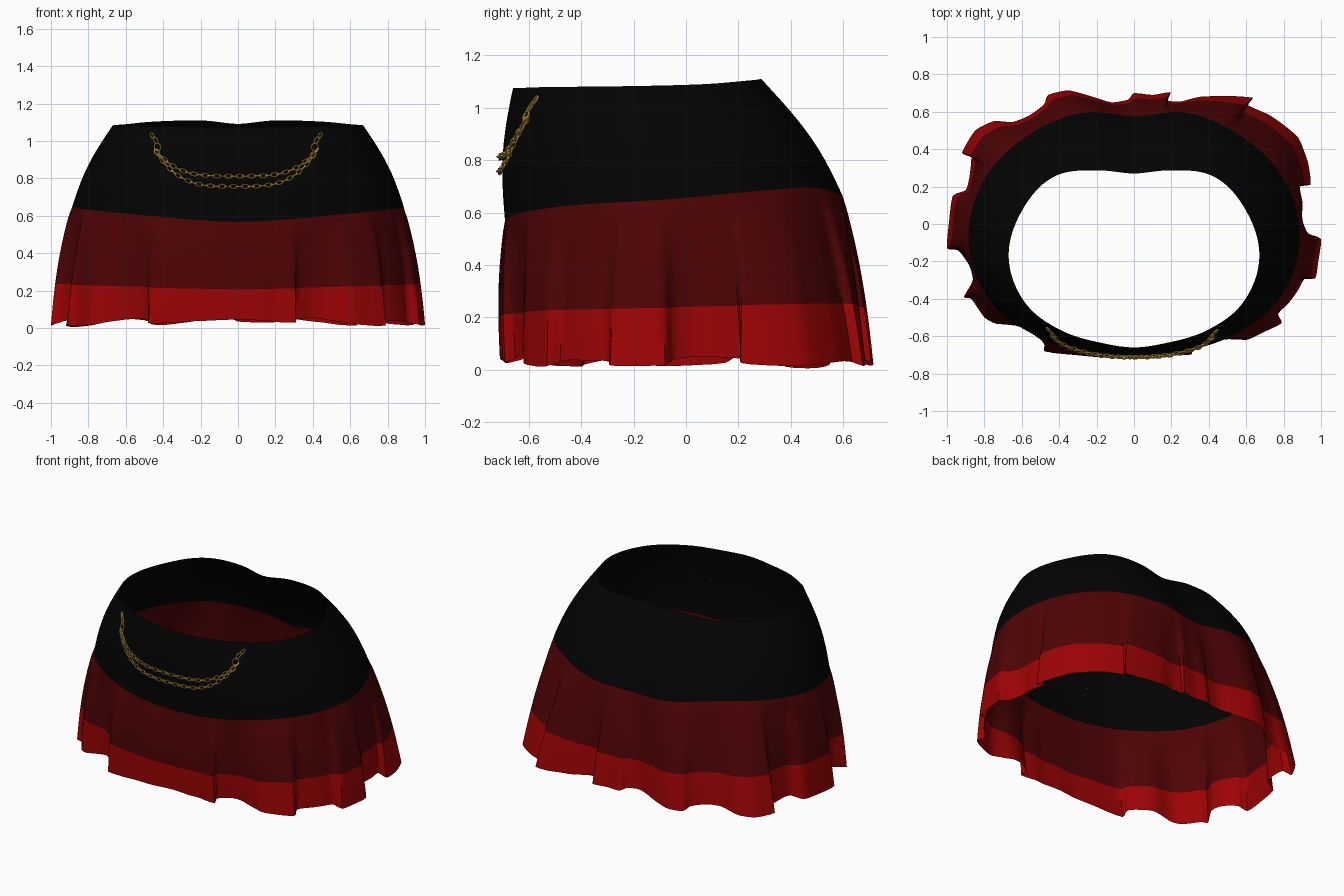
import bpy, bmesh, math
from mathutils import Vector
from mathutils.bvhtree import BVHTree

if "Cube" in bpy.data.objects:
    bpy.data.objects.remove(bpy.data.objects["Cube"])


def material(name, rgb):
    m = bpy.data.materials.new(name)
    m.diffuse_color = (*rgb, 1)
    m.use_nodes = True
    m.node_tree.nodes["Principled BSDF"].inputs["Base Color"].default_value = m.diffuse_color
    return m


BLACK = material("black cloth", (0.001, 0.001, 0.001))
DARK = material("dark red cloth", (0.078, 0.001, 0.0015))
RED = material("bright red trim", (0.34, 0.001, 0.0015))
GOLD = material("gold metal", (0.46, 0.28, 0.045))


def finish(bm, name, mats, angle):
    me = bpy.data.meshes.new(name)
    bm.to_mesh(me)
    bm.free()
    for m in mats:
        me.materials.append(m)
    ob = bpy.data.objects.new(name, me)
    bpy.context.collection.objects.link(ob)
    bpy.context.view_layer.objects.active = ob
    ob.select_set(True)
    bpy.ops.object.shade_smooth_by_angle(angle=math.radians(angle))
    ob.select_set(False)
    return ob


def around(table, a):
    """Smooth value at angle a (0 = front) from a half table, front to back."""
    u = (a % math.tau) / (math.pi / 8)
    i, f = int(u), u - int(u)
    g = lambda k: table[k % 16] if k % 16 <= 8 else table[16 - k % 16]
    p0, p1, p2, p3 = g(i - 1), g(i), g(i + 1), g(i + 2)
    return p1 + 0.5 * f * (p2 - p0 + f * (2*p0 - 5*p1 + 4*p2 - p3
                                          + f * (3*(p1 - p2) + p3 - p0)))


# Half outlines, front to back every 22.5 degrees: radius and height
WAIST_R = [.48, .49, .55, .63, .67, .65, .61, .505, .45]
WAIST_Z = [1.075, 1.075, 1.078, 1.08, 1.083, 1.09, 1.105, 1.11, 1.092]
HIP_R = [.61, .65, .735, .84, .885, .86, .79, .73, .655]
HIP_Z = [.568, .58, .605, .63, .65, .68, .695, .665, .645]

# Pleated hem outline, counter-clockwise from the front
HEM = [(0, -.7), (.12, -.7), (.2, -.685), (.31, -.69), (.3, -.65), (.38, -.61),
       (.46, -.6), (.6, -.62), (.7, -.575), (.79, -.53), (.77, -.48), (.83, -.42),
       (.88, -.35), (.91, -.295), (.97, -.29), (.985, -.2), (1, -.08), (.93, -.05),
       (.9, .02), (.9, .12), (.885, .21), (.945, .21), (.93, .33), (.88, .46),
       (.8, .53), (.72, .585), (.61, .635), (.635, .675), (.5, .685), (.35, .68),
       (.25, .655), (.18, .66), (.195, .705), (.1, .69), (0, .7), (-.03, .665),
       (-.12, .65), (-.22, .68), (-.35, .715), (-.46, .69), (-.48, .64),
       (-.56, .58), (-.65, .545), (-.75, .55), (-.85, .5), (-.92, .38), (-.87, .36),
       (-.88, .25), (-.9, .18), (-.97, .15), (-.99, 0), (-1, -.13), (-.94, -.14),
       (-.88, -.22), (-.86, -.3), (-.91, -.39), (-.87, -.4), (-.8, -.5),
       (-.73, -.535), (-.6, -.53), (-.47, -.62), (-.48, -.68), (-.3, -.695),
       (-.12, -.71)]
SUB, N = 3, len(HEM)
cols = []
for i in range(N):
    p0, p1, p2, p3 = (Vector(HEM[(i + k) % N]) for k in (-1, 0, 1, 2))
    m1, m2 = (p2 - p0) * .28, (p3 - p1) * .28
    for k in range(SUB):
        t = k / SUB
        cols.append(p1 * (2*t**3 - 3*t*t + 1) + m1 * (t**3 - 2*t*t + t)
                    + p2 * (3*t*t - 2*t**3) + m2 * (t**3 - t*t))
n = len(cols)

# Unwrapped column angles, averaged so the smooth upper part never folds
ang = [0.0]
for c in cols[1:]:
    t = math.atan2(c.x, -(c.y + .08))
    ang.append(ang[-1] + (t - ang[-1] + math.pi) % math.tau - math.pi)


def average(vals, i, w, wrap=0.0):
    total = vals[0] * 0
    for k in range(i - w, i + w + 1):
        total = total + vals[k % n] + (wrap * (k // n) if wrap else vals[0] * 0)
    return total / (2*w + 1)


rad = [c.length for c in cols]
soft = [average(rad, i, 2) for i in range(n)]
UP, MIDDLE, TRIM = 10, 8, 4

# Skirt: smooth yoke, pleated panel and trim, one closed sheet
bm = bmesh.new()
grid = []
for i, c in enumerate(cols):
    a = average(ang, i, 6, math.tau)
    d = Vector((math.sin(a), -math.cos(a), 0))
    waist = d * around(WAIST_R, a) + Vector((0, -.18, around(WAIST_Z, a)))
    hip = d * around(HIP_R, a) + Vector((0, -.08, around(HIP_Z, a)))
    drop = .032 - .35 * (soft[i] - average(rad, i, 12))
    hem = Vector((c.x, c.y, min(.062, max(0, drop))))
    base = average(cols, i, 10)
    base = Vector((base.x, base.y, hem.z))
    bulge = .024 + .014 * max(0, d.y)
    pts = [waist.lerp(hip, k / UP) + d * bulge * math.sin(math.pi * k / UP)
           for k in range(UP)]
    cut = hip.z * .635 / (hip.z - hem.z)
    steps = [cut * k / MIDDLE for k in range(MIDDLE)]
    steps += [cut + (1 - cut) * k / TRIM for k in range(TRIM + 1)]
    pts += [hip.lerp(base, t) + (hem - base) * t ** .65 + d * .012 * math.sin(math.pi * t)
            for t in steps]
    grid.append([bm.verts.new(p) for p in pts])
for i in range(n):
    A, B = grid[i], grid[(i + 1) % n]
    for k in range(UP + MIDDLE + TRIM):
        f = bm.faces.new((A[k], A[k + 1], B[k + 1], B[k]))
        f.material_index = 0 if k < UP else 1 if k < UP + MIDDLE else 2
bm.normal_update()
tree = BVHTree.FromBMesh(bm)
finish(bm, "skirt", [BLACK, DARK, RED], 50)


def on_skirt(x, z, gap=.012):
    """Point just in front of the skirt, with the surface normal."""
    hit, nor, _, _ = tree.ray_cast(Vector((x, -3, z)), Vector((0, 1, 0)))
    if nor.y > 0:
        nor = -nor
    return hit + nor * gap, nor


def add_link(bm, center, along, side, length, width, wire, major=14, minor=6):
    """Oval ring of round wire."""
    up = along.cross(side).normalized()
    rings = []
    for i in range(major):
        t = math.tau * i / major
        out = along * math.cos(t) + side * math.sin(t)
        mid = center + along * (length / 2 * math.cos(t)) + side * (width / 2 * math.sin(t))
        rings.append([bm.verts.new(mid + wire * (out * math.cos(s) + up * math.sin(s)))
                      for s in (math.tau * j / minor for j in range(minor))])
    for i in range(major):
        A, B = rings[i], rings[(i + 1) % major]
        for j in range(minor):
            k = (j + 1) % minor
            bm.faces.new((A[j], B[j], B[k], A[k]))


def chain(name, low, high, reach, power, pitch=.031):
    """Hanging strand of links, alternately flat and upright."""
    path = [on_skirt(x - .01, low + (high - low) * abs(x / reach) ** power)
            for x in (reach * (k / 150 - 1) for k in range(301))]
    bm = bmesh.new()
    run, flat, last = pitch / 2, True, path[0][0]
    for p, nor in path[1:]:
        run += (p - last).length
        if run >= pitch:
            run -= pitch
            along = (p - last).normalized()
            side = nor.cross(along).normalized()
            if flat:
                add_link(bm, p, along, side, .042, .021, .0045)
            else:
                add_link(bm, p, along, along.cross(side), .036, .016, .0045)
            flat = not flat
        last = p
    finish(bm, name, [GOLD], 60)


chain("upper_chain", .812, .95, .425, 4)
chain("lower_chain", .757, .95, .43, 3.6)

# Clips holding the chain ends: a round ring and two long hooks
for label, s in (("left", -1), ("right", 1)):
    bm = bmesh.new()
    for x, z, length, width in ((.415, .965, .045, .036), (.425, 1.0, .05, .02),
                                (.443, 1.025, .04, .018)):
        p, nor = on_skirt(s * x - .01, z)
        q, _ = on_skirt(s * (x + .012) - .01, z + .02)
        along = (q - p).normalized()
        add_link(bm, p, along, nor.cross(along).normalized(), length, width, .005)
    finish(bm, label + "_chain_clip", [GOLD], 60)
